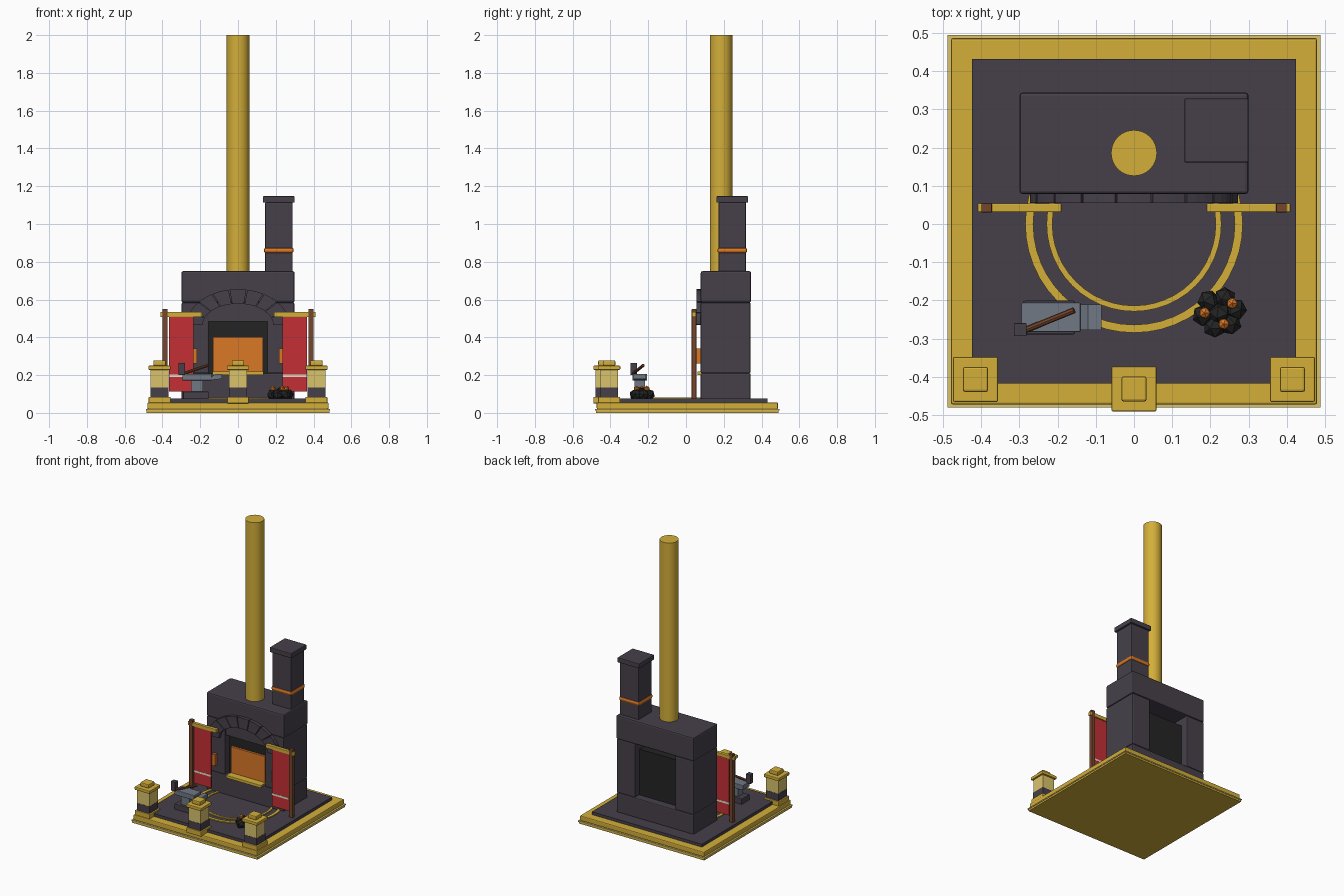
import bpy, math, random
from mathutils import Vector

if "Cube" in bpy.data.objects:
    bpy.data.objects.remove(bpy.data.objects["Cube"])

random.seed(4)


def material(name, r, g, b):
    lin = lambda c: ((c / 255 + 0.055) / 1.055) ** 2.4
    m = bpy.data.materials.new(name)
    m.diffuse_color = (lin(r), lin(g), lin(b), 1)
    m.use_nodes = True
    m.node_tree.nodes["Principled BSDF"].inputs["Base Color"].default_value = m.diffuse_color
    return m


STONE = material("dark_stone", 70, 64, 74)
GOLD = material("gold", 212, 175, 58)
PALE = material("pale_gold", 218, 195, 108)
ORANGE = material("ember_orange", 218, 120, 38)
RED = material("banner_red", 196, 47, 53)
BLACK = material("soot_black", 36, 36, 37)
STEEL = material("steel_grey", 112, 120, 132)
WOOD = material("brown_wood", 118, 70, 44)
CREAM = material("cream", 235, 228, 205)


def finish(name, mat, bevel=0):
    o = bpy.context.object
    o.name = name
    o.data.materials.append(mat)
    if bevel:
        m = o.modifiers.new("bevel", "BEVEL")
        m.width, m.segments = bevel, 2
    return o


def box(name, mat, x, y, z, bevel=0):
    """Box from (min, max) ranges on each axis."""
    bpy.ops.mesh.primitive_cube_add(size=1, location=[(a + b) / 2 for a, b in (x, y, z)])
    o = bpy.context.object
    o.scale = [b - a for a, b in (x, y, z)]
    bpy.ops.object.transform_apply(location=False, rotation=False, scale=True)
    return finish(name, mat, bevel)


def block(name, mat, cx, cy, w, z, bevel=0):
    """Square block centred on (cx, cy)."""
    return box(name, mat, (cx - w / 2, cx + w / 2), (cy - w / 2, cy + w / 2), z, bevel)


def rod(name, mat, a, b, r, sides):
    a, b = Vector(a), Vector(b)
    d = b - a
    bpy.ops.mesh.primitive_cylinder_add(vertices=sides, radius=r, depth=d.length,
                                        location=(a + b) / 2,
                                        rotation=d.to_track_quat('Z', 'Y').to_euler())
    o = finish(name, mat)
    bpy.ops.object.shade_smooth_by_angle()
    return o


def prism(name, mat, outline, y0, y1, bevel=0):
    """Extrude an x-z outline along y."""
    n = len(outline)
    verts = [(x, y, z) for y in (y0, y1) for x, z in outline]
    faces = [tuple(range(n)), tuple(range(2 * n - 1, n - 1, -1))]
    faces += [(i, i + n, (i + 1) % n + n, (i + 1) % n) for i in range(n)]
    me = bpy.data.meshes.new(name)
    me.from_pydata(verts, [], faces)
    o = bpy.data.objects.new(name, me)
    bpy.context.collection.objects.link(o)
    bpy.context.view_layer.objects.active = o
    return finish(name, mat, bevel)


# Stepped base and floor
block("base_foot", GOLD, 0, 0.007, 0.968, (0, 0.012))
block("base_lip", PALE, 0, 0.007, 0.976, (0.012, 0.02))
block("base_slab", GOLD, 0, 0.007, 0.96, (0.02, 0.055), 0.006)
block("floor", STONE, 0, 0.007, 0.85, (0.05, 0.075))

# Inlaid floor rings, flat washers
for name, ro, ri in (("outer_ring", 0.285, 0.264), ("inner_ring", 0.229, 0.214)):
    n = 48
    verts, faces = [], []
    for i in range(n):
        c, s = math.cos(math.tau * i / n), math.sin(math.tau * i / n)
        verts += [(r * c, r * s, z) for r, z in ((ri, .07), (ro, .07), (ro, .081), (ri, .081))]
        for k in range(4):
            j, l = (i + 1) % n, (k + 1) % 4
            faces.append((i * 4 + k, j * 4 + k, j * 4 + l, i * 4 + l))
    me = bpy.data.meshes.new(name)
    me.from_pydata(verts, [], faces)
    me.materials.append(GOLD)
    bpy.context.collection.objects.link(bpy.data.objects.new(name, me))

# Front lantern posts
for cx, cy in ((-0.415, -0.407), (0.415, -0.407), (0, -0.432)):
    block("post_foot", GOLD, cx, cy, 0.116, (0.05, 0.085), 0.004)
    block("post_band", STONE, cx, cy, 0.096, (0.085, 0.135))
    block("post_lamp", PALE, cx, cy, 0.094, (0.135, 0.228))
    block("post_cap", GOLD, cx, cy, 0.118, (0.228, 0.25), 0.004)
    block("post_knob", GOLD, cx, cy, 0.066, (0.25, 0.278), 0.006)

# Furnace body
Y0, Y1 = 0.078, 0.342
box("furnace_plinth", STONE, (-0.298, 0.298), (Y0, Y1), (0.07, 0.21), 0.007)
for s in (-1, 1):
    box("furnace_pillar", STONE, sorted((s * 0.155, s * 0.298)), (Y0, Y1), (0.21, 0.585), 0.007)
box("furnace_top", STONE, (-0.3, 0.3), (Y0, Y1 + 0.003), (0.585, 0.75), 0.009)
box("lintel", STONE, (-0.16, 0.16), (0.088, 0.16), (0.485, 0.59))
box("firebox", BLACK, (-0.157, 0.157), (0.125, 0.29), (0.205, 0.53))
box("fire_glow", ORANGE, (-0.133, 0.133), (0.11, 0.126), (0.21, 0.402))
box("hearth_sill", GOLD, (-0.135, 0.135), (0.06, 0.115), (0.2, 0.22), 0.003)

# Arch of separate stones over the mouth
N = 9


def arch(a, b, t):
    return (-a * math.cos(t), 0.465 + b * math.sin(t))


for i in range(N):
    t0, t1 = math.pi * i / N + 0.01, math.pi * (i + 1) / N - 0.01
    ts = [t0 + (t1 - t0) * k / 3 for k in range(4)]
    outline = [arch(0.272, 0.19, t) for t in ts] + [arch(0.187, 0.113, t) for t in reversed(ts)]
    prism("arch_stone", STONE, outline, 0.055, 0.1)

# Pipe and side chimney
rod("pipe", GOLD, (0, 0.186, 0.74), (0, 0.186, 2.0), 0.06, 32)
block("chimney", STONE, 0.216, 0.245, 0.146, (0.74, 1.115), 0.006)
block("chimney_cap", STONE, 0.216, 0.245, 0.168, (1.113, 1.147), 0.004)
block("chimney_band", ORANGE, 0.216, 0.245, 0.158, (0.845, 0.875), 0.012)

# Banner stands on both sides, with glowing wall plates behind
for s in (-1, 1):
    X = lambda a, b: sorted((s * a, s * b))
    box("banner_pole", WOOD, X(0.372, 0.4), (0.03, 0.055), (0.07, 0.55), 0.003)
    box("banner_bar", GOLD, X(0.19, 0.41), (0.031, 0.054), (0.508, 0.534), 0.003)
    box("banner", RED, X(0.235, 0.366), (0.038, 0.046), (0.112, 0.51))
    box("banner_stripe", CREAM, X(0.235, 0.366), (0.0365, 0.0475), (0.19, 0.203))
    box("wall_plate", ORANGE, X(0.218, 0.24), (0.056, 0.08), (0.262, 0.342))

# Anvil on a stone foot
box("anvil_foot", STONE, (-0.29, -0.155), (-0.289, -0.201), (0.07, 0.113), 0.004)
box("anvil_waist", STEEL, (-0.25, -0.185), (-0.272, -0.218), (0.11, 0.172))
box("anvil_top", STEEL, (-0.295, -0.14), (-0.283, -0.206), (0.172, 0.207), 0.003)
prism("anvil_horn", STEEL, [(-0.14, 0.174), (-0.085, 0.18), (-0.085, 0.205), (-0.12, 0.205),
                            (-0.14, 0.19)], -0.278, -0.211)

# Hammer leaning on the anvil
rod("hammer_handle", WOOD, (-0.29, -0.28, 0.208), (-0.157, -0.226, 0.252), 0.008, 8)
box("hammer_head", STONE, (-0.315, -0.281), (-0.294, -0.26), (0.2, 0.265), 0.002)

# Coal heap with embers
lumps = [(0.225, -0.235, 0.108)]
for k in range(6):
    t = math.tau * k / 6 + 0.2
    lumps.append((0.224 + 0.043 * math.cos(t), -0.232 + 0.04 * math.sin(t), 0.097))
for p in lumps:
    bpy.ops.mesh.primitive_ico_sphere_add(subdivisions=1, radius=0.03, location=p,
                                          rotation=[random.uniform(0, 3) for _ in range(3)])
    finish("coal", BLACK)
for x, y in ((0.257, -0.208), (0.185, -0.233), (0.235, -0.262)):
    bpy.ops.mesh.primitive_ico_sphere_add(subdivisions=1, radius=0.016, location=(x, y, 0.128))
    finish("ember", ORANGE)
